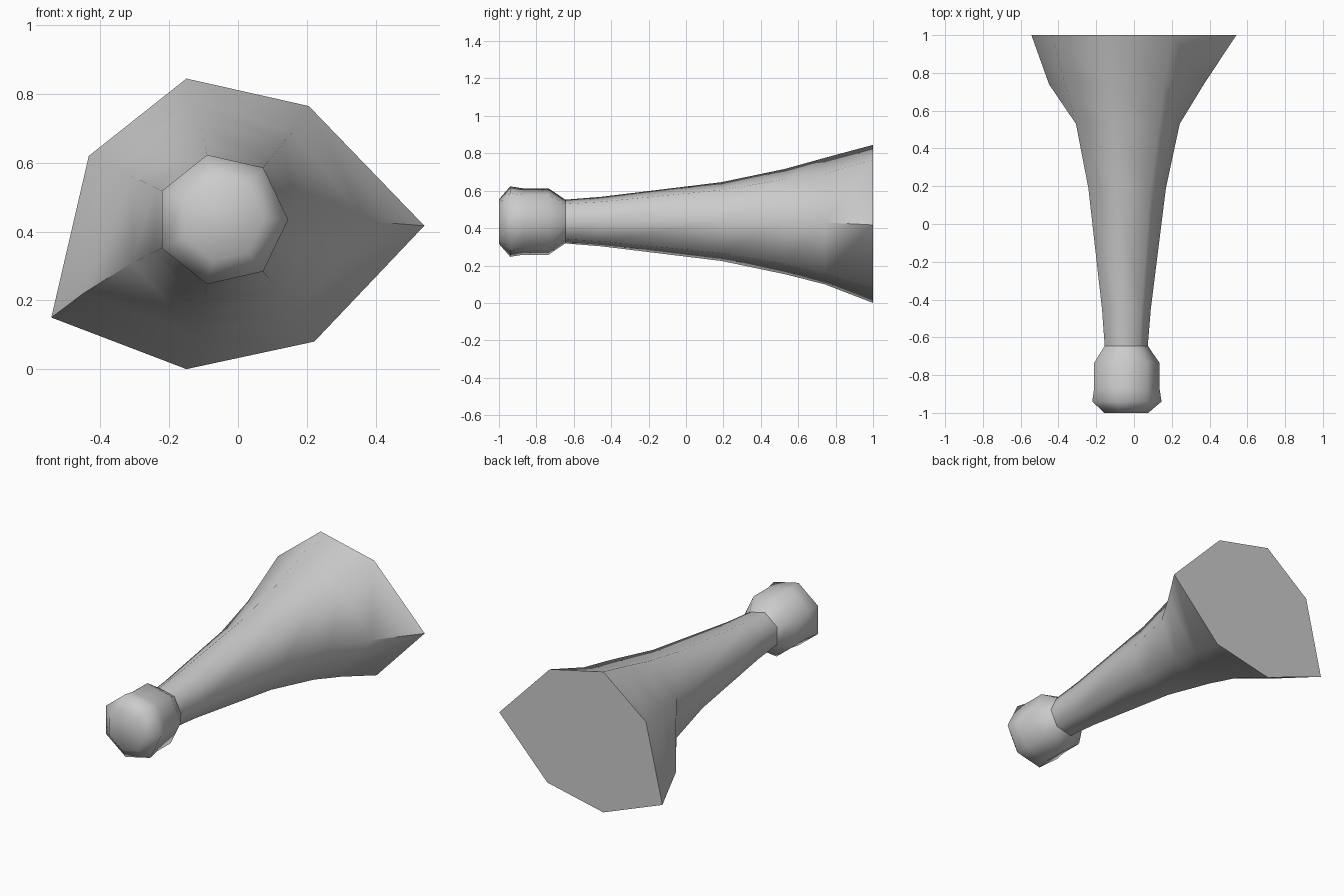
import bpy, bmesh
from math import cos, sin, tau, radians

if "Cube" in bpy.data.objects:
    bpy.data.objects.remove(bpy.data.objects["Cube"])

CX, CZ, SIDES = -0.047, 0.435, 7


def ring(y, r):
    """Regular seven-sided ring around the long axis."""
    return [(CX + r * cos(tau * i / SIDES), y, CZ + r * sin(tau * i / SIDES))
            for i in range(SIDES)]


def loft(name, rings, cap_first=False, cap_last=False):
    """Skin a list of rings into one smooth object."""
    bm = bmesh.new()
    loops = [[bm.verts.new(p) for p in r] for r in rings]
    for a, b in zip(loops, loops[1:]):
        for i in range(SIDES):
            j = (i + 1) % SIDES
            bm.faces.new((a[i], a[j], b[j], b[i]))
    if cap_first:
        bm.faces.new(loops[0][::-1])
    if cap_last:
        bm.faces.new(loops[-1])
    # rings run counter-clockwise seen from -y: flip when needed
    side = bm.faces[:][0] if not bm.faces.ensure_lookup_table() else None
    side.normal_update()
    c = side.calc_center_median()
    if side.normal.x * (c.x - CX) + side.normal.z * (c.z - CZ) < 0:
        for f in bm.faces:
            f.normal_flip()
    if cap_first and cap_last:
        bmesh.ops.recalc_face_normals(bm, faces=bm.faces)
    elif cap_first or cap_last:
        cap = bm.faces[:][-1]
        cap.normal_update()
        want = -1 if cap_first else 1
        if cap.normal.y * want < 0:
            cap.normal_flip()
    me = bpy.data.meshes.new(name)
    bm.to_mesh(me)
    bm.free()
    ob = bpy.data.objects.new(name, me)
    bpy.context.collection.objects.link(ob)
    bpy.ops.object.select_all(action='DESELECT')
    ob.select_set(True)
    bpy.context.view_layer.objects.active = ob
    bpy.ops.object.shade_smooth_by_angle(angle=radians(62))
    return ob


# rounded knob at the front end
loft("knob", [ring(y, r) for y, r in
              [(-1, 0.122), (-0.94, 0.193), (-0.87, 0.182),
               (-0.735, 0.182), (-0.645, 0.12)]], cap_first=True)

# flared stem, regular near the knob and uneven at the wide end
stem = [ring(y, r) for y, r in
        [(-0.645, 0.12), (-0.45, 0.136), (0.19, 0.216), (0.53, 0.289)]]
flare = [(0.37, 0.43), (0.16, 0.69), (-0.125, 0.775), (-0.365, 0.585),
         (-0.45, 0.22), (-0.125, 0.10), (0.165, 0.155)]
mouth = [(0.542, 0.417), (0.206, 0.765), (-0.15, 0.845), (-0.434, 0.62),
         (-0.543, 0.15), (-0.15, 0.0), (0.222, 0.08)]
stem += [[(x, y, z) for x, z in pts] for y, pts in ((0.74, flare), (1, mouth))]
loft("flared_stem", stem, cap_last=True)
